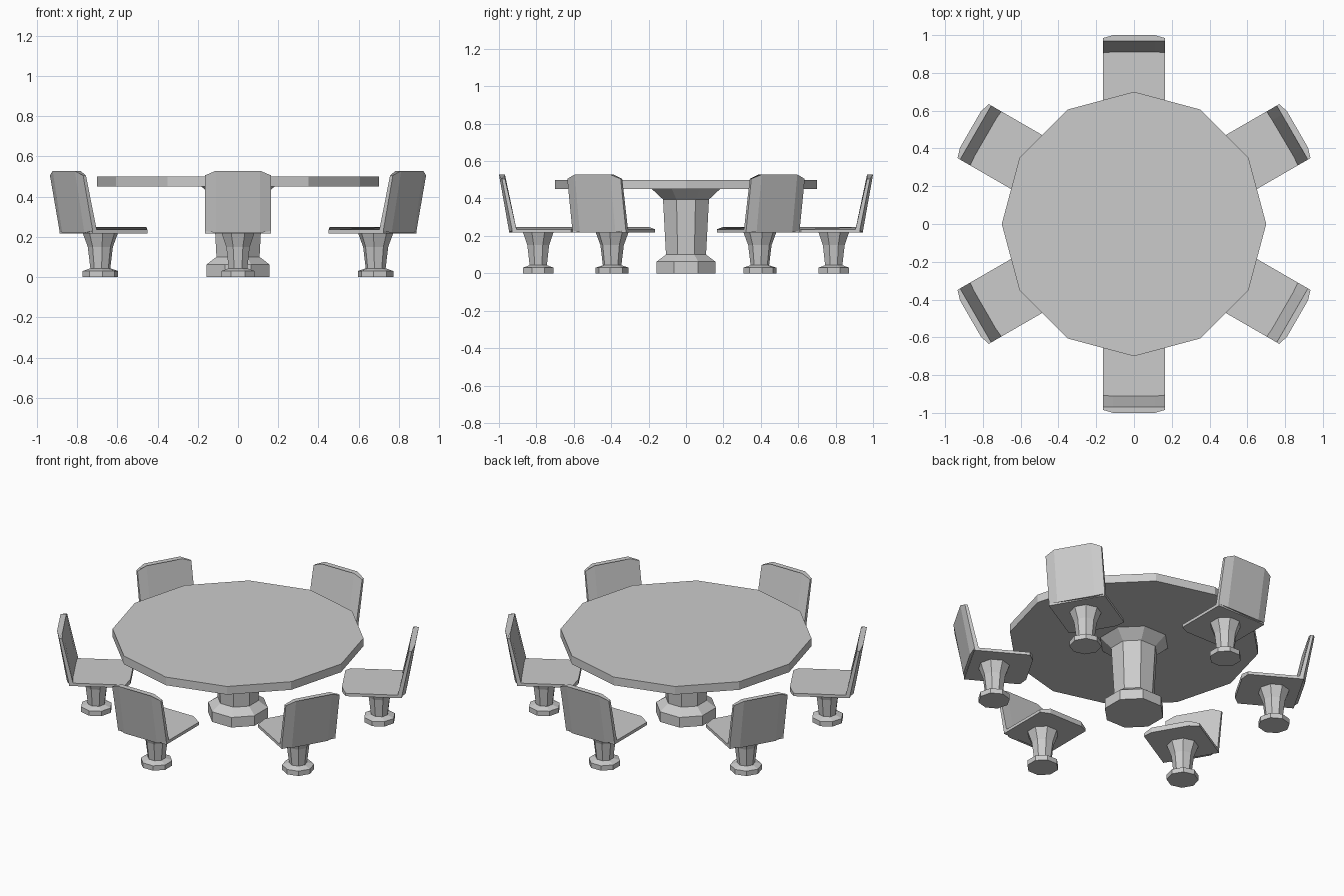
import bpy
from math import cos, sin, pi, radians
from mathutils import Matrix

if "Cube" in bpy.data.objects:
    bpy.data.objects.remove(bpy.data.objects["Cube"])


def make(name, verts, faces, mat=None):
    mesh = bpy.data.meshes.new(name)
    mesh.from_pydata(verts, [], faces)
    if mat:
        mesh.transform(mat)
    obj = bpy.data.objects.new(name, mesh)
    bpy.context.collection.objects.link(obj)
    return obj


def loft(name, rings, mat=None):
    """Skin a stack of equal-length rings (counter-clockwise, rising) and cap both ends."""
    n = len(rings[0])
    verts = [p for ring in rings for p in ring]
    faces = [tuple(range(n))[::-1], tuple(range(len(verts) - n, len(verts)))]
    for k in range(len(rings) - 1):
        for i in range(n):
            a, b = k * n + i, k * n + (i + 1) % n
            faces.append((a, b, b + n, a + n))
    return make(name, verts, faces, mat)


def turned(name, profile, sides, offset=0.0, mat=None):
    """Low-poly turned part from (radius, z) pairs."""
    angles = [offset + 2 * pi * i / sides for i in range(sides)]
    return loft(name, [[(r * cos(a), r * sin(a), z) for a in angles]
                       for r, z in profile], mat)


# Table
turned("table_top", [(0.70, 0.45), (0.70, 0.50)], 12)
turned("table_pedestal", [(0.17, 0), (0.17, 0.062), (0.116, 0.10),
                          (0.133, 0.395), (0.197, 0.45)], 8, pi / 8)

# Chair cross-section: wide middle strip with narrow side strips
W, M = 0.165, 0.11
COLS = (-W, -M, M, W)


def chair(index, angle):
    # local +x points outward from the table
    spin = Matrix.Rotation(angle, 4, 'Z')

    # Pedestal leg
    turned(f"chair_leg_{index}", [(0.089, 0), (0.089, 0.03), (0.05, 0.043),
                                  (0.063, 0.15), (0.089, 0.22)], 8, pi / 8,
           spin @ Matrix.Translation((0.79, 0, 0)))

    # Seat: slightly crowned slab with clipped front corners
    def seat_ring(zs):
        front = [(0.59 if abs(t) == M else 0.615, t, z) for t, z in zip(COLS, zs)]
        rear = [(0.93, t, z) for t, z in zip(COLS, zs)]
        return rear + front[::-1]
    loft(f"chair_seat_{index}", [seat_ring([0.217] * 4),
                                 seat_ring([0.235, 0.248, 0.248, 0.235])], spin)

    # Backrest: leans outward, bowed outer face, clipped top corners
    def back_ring(inner, outer, zs):
        outside = [(outer - (0.016 if abs(t) == W else 0), t, z) for t, z in zip(COLS, zs)]
        inside = [(inner, t, z) for t, z in zip(COLS, zs)]
        return outside + inside[::-1]
    loft(f"chair_back_{index}", [back_ring(0.905, 0.945, [0.23, 0.219, 0.219, 0.23]),
                                 back_ring(0.968, 1.0, [0.505, 0.528, 0.528, 0.505])], spin)


# Six chairs around the table
for i in range(6):
    chair(i + 1, radians(30 + 60 * i))
